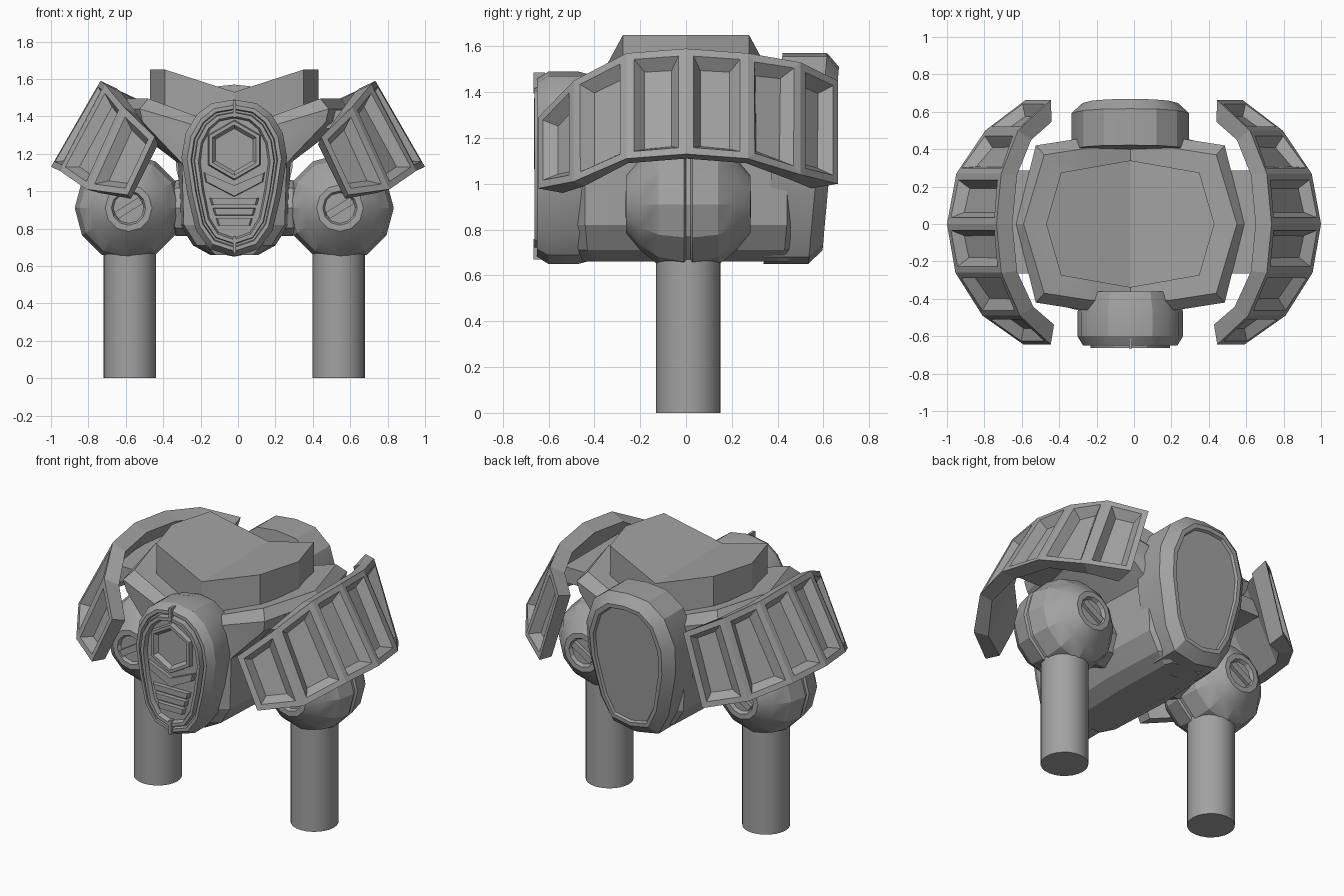
import bpy, bmesh
from math import sin, cos, pi, radians
from mathutils import Matrix

old = bpy.data.objects.get("Cube")
if old:
    bpy.data.objects.remove(old)

GREY = (0.36, 0.36, 0.36, 1)
metal = bpy.data.materials.new("grey_metal")
metal.use_nodes = True
metal.diffuse_color = GREY
metal.node_tree.nodes["Principled BSDF"].inputs["Base Color"].default_value = GREY
CX = -0.02   # centre line of the body


def finish(name, bm, smooth=0):
    bmesh.ops.recalc_face_normals(bm, faces=bm.faces)
    mesh = bpy.data.meshes.new(name)
    bm.to_mesh(mesh)
    bm.free()
    mesh.materials.append(metal)
    ob = bpy.data.objects.new(name, mesh)
    bpy.context.collection.objects.link(ob)
    if smooth:
        bpy.ops.object.select_all(action='DESELECT')
        ob.select_set(True)
        bpy.context.view_layer.objects.active = ob
        bpy.ops.object.shade_smooth_by_angle(angle=radians(smooth))
    return ob


def loft(rings):
    """Skin a list of equal-length closed rings and cap both ends."""
    bm = bmesh.new()
    rows = [[bm.verts.new(p) for p in r] for r in rings]
    n = len(rows[0])
    for a, b in zip(rows, rows[1:]):
        for i in range(n):
            j = (i + 1) % n
            bm.faces.new((a[i], a[j], b[j], b[i]))
    bm.faces.new(rows[0])
    bm.faces.new(rows[-1])
    return bm


def circle(x, y, z, r, n, axis):
    pts = []
    for i in range(n):
        a = 2 * pi * i / n
        u, v = r * cos(a), r * sin(a)
        pts.append({'x': (x, y + u, z + v), 'y': (x + u, y, z + v),
                    'z': (x + u, y + v, z)}[axis])
    return pts


def box(name, centre, size, tilt=0):
    bm = bmesh.new()
    m = (Matrix.Translation(centre) @ Matrix.Rotation(tilt, 4, 'Y')
         @ Matrix.Diagonal((*size, 1)))
    bmesh.ops.create_cube(bm, size=1, matrix=m)
    return finish(name, bm)


def plate(name, outline, y0, y1, taper=0.9):
    """Plate facing front, with a chamfered edge; outline in x, z."""
    zc = sum(p[1] for p in outline) / len(outline)
    rings = [[(CX + x * s, y, zc + (z - zc) * s) for x, z in outline]
             for s, y in ((1, y0), (taper, y1))]
    return finish(name, loft(rings))


# torso hull: twelve-sided rings, the rim dipping at the centre line
def torso_ring(a, b, d, e, c, z, dip):
    q = [(a, 0), (b, d), (e, c), (0, c), (-e, c), (-b, d)]
    return [(CX + x, y, z - dip * max(0, .45 - abs(x)))
            for x, y in q + [(-x, -y) for x, y in q]]


finish("torso", loft([torso_ring(*r) for r in (
    (.40, .32, .24, .20, .29, 1.49, .38), (.57, .46, .37, .20, .41, 1.495, .38),
    (.61, .505, .42, .25, .46, 1.44, .38), (.59, .49, .41, .25, .46, 1.37, .38),
    (.30, .28, .44, .20, .48, 1.15, 0), (.29, .27, .44, .20, .48, .82, 0),
    (.22, .20, .43, .15, .47, .71, 0), (.13, .12, .40, .10, .45, .66, 0))]), 15)

# top deck folded into a shallow valley
half = [(.45, 0, 1.65), (.37, .275, 1.65), (0, .34, 1.53), (-.37, .275, 1.65)]
deck = half + [(-x, -y, z) for x, y, z in half]
bm = bmesh.new()
low = [bm.verts.new((CX + x, y, z - .24)) for x, y, z in deck]
top = [bm.verts.new((CX + x, y, z)) for x, y, z in deck]
for i in range(8):
    j = (i + 1) % 8
    bm.faces.new((low[i], low[j], top[j], top[i]))
for ring in (low, top):
    bm.faces.new((ring[6], ring[7], ring[0], ring[1], ring[2]))
    bm.faces.new((ring[2], ring[3], ring[4], ring[5], ring[6]))
finish("top_deck", bm)


# rounded shells at the front and back, stepped by inset and depth
def shell(name, side, steps, lean):
    ring = side + [(-x, z) for x, z in side[-2:0:-1]]
    w = max(x for x, z in side)
    mid = (side[0][1] + side[-1][1]) / 2
    h = side[0][1] - mid
    rings = []
    for d, y in steps:
        pts = [(x * (1 - d / w), mid + (z - mid) * (1 - d / h)) for x, z in ring]
        rings.append([(CX + x, y + lean * (z - mid), z) for x, z in pts])
    return finish(name, loft(rings), 25)


shell("front_shell",
      [(0, 1.49), (.12, 1.47), (.20, 1.41), (.26, 1.31), (.282, 1.18),
       (.25, .98), (.205, .79), (.13, .69), (0, .65)],
      [(.03, -.36), (0, -.47), (0, -.60), (.03, -.65), (.05, -.65),
       (.055, -.625), (.066, -.625), (.07, -.662), (.09, -.662), (.10, -.635)], 0)
shell("back_shell",
      [(0, 1.57), (.14, 1.555), (.25, 1.47), (.315, 1.30), (.31, 1.12),
       (.24, .82), (.16, .68), (0, .65)],
      [(0, .38), (0, .575), (.06, .632), (.085, .632), (.093, .617)], .09)

# front badge: hexagon frame with sunken centre, chevron and slats
rings = []
for r, y in ((.165, -.62), (.155, -.664), (.135, -.664), (.115, -.64)):
    rings.append([(CX + r * sin(k * pi / 3), y, 1.22 + r * cos(k * pi / 3))
                  for k in range(6)])
finish("hexagon_badge", loft(rings))
plate("chevron", [(-.165, 1.10), (0, 1.03), (.165, 1.10), (.155, 1.05),
                  (0, .97), (-.155, 1.05)], -.63, -.66, .95)
for k in range(3):
    z, w = .945 - .055 * k, .135 - .018 * k
    plate("vent_slat", [(-w, z + .02), (w, z + .02), (w - .012, z - .02),
                        (-w + .012, z - .02)], -.63, -.66)
for z in (1.44, .715):
    box("centre_seam", (CX, -.64, z), (.016, .05, .09))

# shoulder pad sections: y, top x, top z, bottom x, bottom z
SECTIONS = [(-.645, .445, 1.29, .59, .98), (-.49, .61, 1.45, .81, 1.01),
            (-.26, .71, 1.57, .955, 1.11), (0, .735, 1.59, 1.0, 1.13),
            (.27, .71, 1.57, .95, 1.11), (.50, .62, 1.53, .795, 1.04),
            (.663, .445, 1.45, .58, 1.0)]

for side, label in ((1, "left"), (-1, "right")):
    # armoured pad with sunken windows
    rings = []
    for y, tx, tz, bx, bz in SECTIONS:
        yi = y * (1 - .4 * y * y)
        t = .085 * (1 - (abs(y) / .67) ** 6)
        rings.append([(side * tx, y, tz), (side * bx, y, bz),
                      (side * (bx - t), yi, bz - .02),
                      (side * (tx - t), yi, tz - .04)])
    bm = loft(rings)
    bmesh.ops.recalc_face_normals(bm, faces=bm.faces)
    bm.faces.ensure_lookup_table()
    outer = [bm.faces[4 * i] for i in range(6)]
    for thickness, depth in ((.034, 0), (.038, -.055)):
        bmesh.ops.inset_individual(bm, faces=outer, thickness=thickness,
                                   depth=depth, use_even_offset=True)
    finish(label + "_shoulder_pad", bm)

    # bracket joining torso and pad
    box(label + "_pad_bracket", (CX + side * .59, .01, 1.385), (.20, .55, .10))

    # leg post
    hx = CX + side * .565
    lx = CX + side * .558
    finish(label + "_leg", loft([circle(lx, .01, z, .14, 24, 'z')
                                 for z in (0, .72)]), 30)

    # hip ball turned around the front-back axis, with a seam groove
    prof = [(.01, .275), (.018, .288), (.13, .265), (.21, .20), (.272, .125),
            (.272, .092), (.25, .082)]
    prof = [(-y, r) for y, r in prof[::-1]] + prof
    finish(label + "_hip_ball", loft([circle(hx, .01 + y, .91, r, 12, 'y')
                                      for y, r in prof]), 20)
    for y in (-.25, .27):
        box(label + "_screw_slot", (hx, y, .91), (.155, .026, .04), radians(-32))

    # hip collar into the torso
    finish(label + "_hip_collar", loft([circle(CX + side * x, .01, .91, r, 8, 'x')
                                        for x, r in ((.2, .15), (.31, .15), (.36, .12))]))
